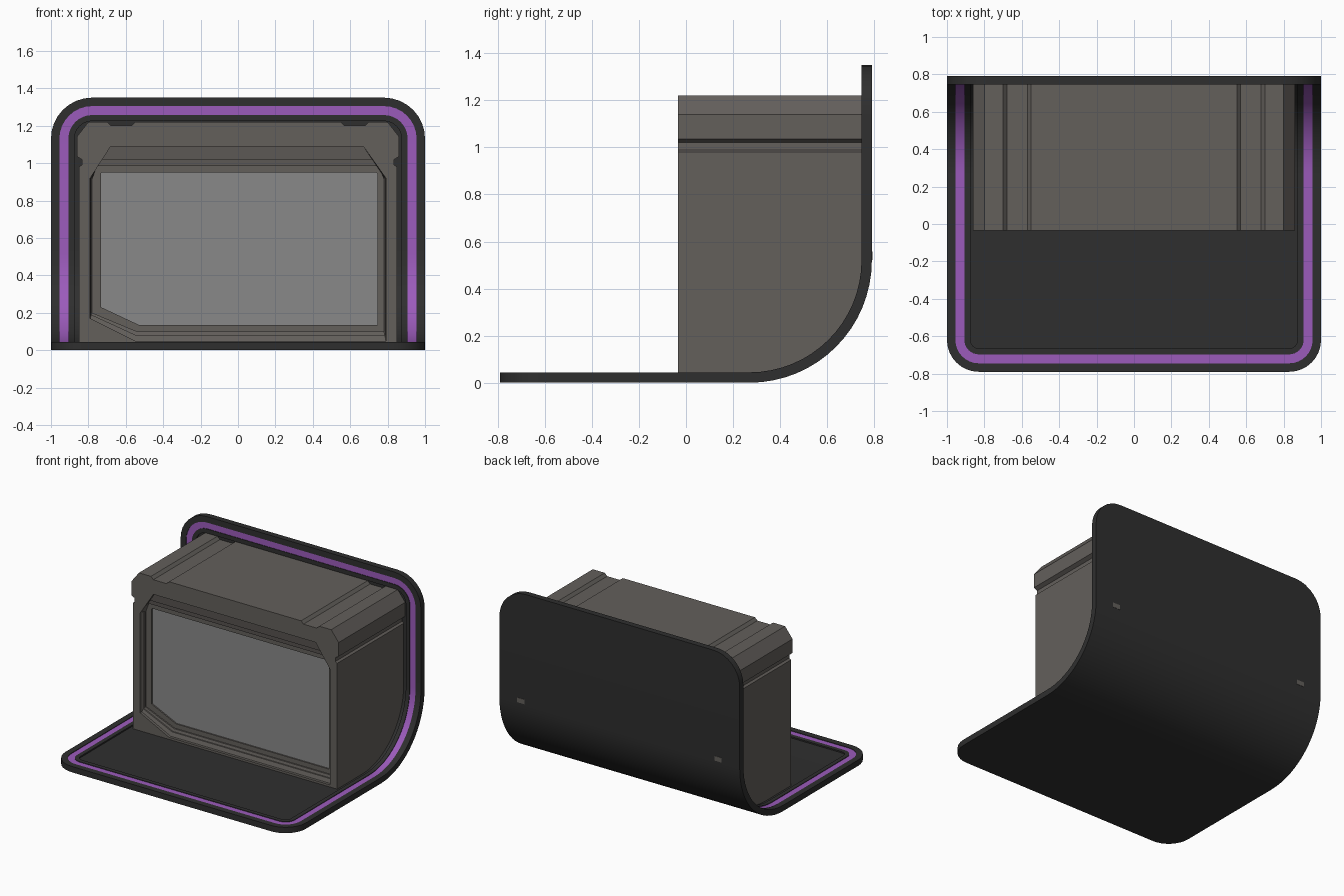
import bpy, bmesh
from math import sin, cos, pi, sqrt

if "Cube" in bpy.data.objects:
    bpy.data.objects.remove(bpy.data.objects["Cube"])

R, Y0, Y1, TOP = 0.52, 0.27, 0.79, 1.35      # bend radius, bend start, wall face, wall top
ARC = R * pi / 2
S_END = Y0 + ARC + TOP - R


def material(name, rgb):
    m = bpy.data.materials.new(name)
    m.diffuse_color = (*rgb, 1)
    m.use_nodes = True
    m.node_tree.nodes["Principled BSDF"].inputs["Base Color"].default_value = m.diffuse_color
    return m


DARK = material("dark_shell", (0.028, 0.028, 0.028))
PURPLE = material("purple_trim", (0.33, 0.105, 0.50))
TAUPE = material("warm_grey", (0.125, 0.115, 0.105))
GLASS = material("screen_grey", (0.25, 0.25, 0.25))


def finish(bm, name, mat):
    bmesh.ops.recalc_face_normals(bm, faces=bm.faces)
    me = bpy.data.meshes.new(name)
    bm.to_mesh(me)
    bm.free()
    me.materials.append(mat)
    ob = bpy.data.objects.new(name, me)
    bpy.context.collection.objects.link(ob)
    bpy.ops.object.select_all(action='DESELECT')
    ob.select_set(True)
    bpy.context.view_layer.objects.active = ob
    bpy.ops.object.shade_smooth_by_angle(angle=0.45)
    return ob


def bend(x, s, t):
    """Place a point of the flat sheet on the bent path, t above its outer face."""
    if s <= Y0:
        return (x, s, t)
    if s < Y0 + ARC:
        a = (s - Y0) / R
        return (x, Y0 + (R - t) * sin(a), R - (R - t) * cos(a))
    return (x, Y1 - t, R + s - Y0 - ARC)


def half_outline(d, n=8, rows=16):
    """Right half of the rounded sheet outline, inset by d."""
    r0, r1 = max(0.17 - d, 0.03), max(0.22 - d, 0.04)
    w, lo, hi = 1 - d, -Y1 + d, S_END - d
    pts = [(w - r0 + r0 * sin(i * pi / 2 / n), lo + r0 - r0 * cos(i * pi / 2 / n)) for i in range(n + 1)]
    pts += [(w, Y0 + ARC * i / rows) for i in range(rows + 1)]
    pts += [(w - r1 + r1 * cos(i * pi / 2 / n), hi - r1 + r1 * sin(i * pi / 2 / n)) for i in range(n + 1)]
    return pts


def loop(bm, d, t):
    h = half_outline(d)
    full = h + [(-x, s) for x, s in reversed(h)]
    return [bm.verts.new(bend(x, s, t)) for x, s in full]


def bridge(bm, a, b):
    n = len(a)
    for i in range(n):
        j = (i + 1) % n
        bm.faces.new((a[i], a[j], b[j], b[i]))


def fill(bm, a):
    n = len(a)
    for i in range(n // 2 - 1):
        bm.faces.new((a[i], a[i + 1], a[n - 2 - i], a[n - 1 - i]))


def sheet(name, d, t0, t1, mat):
    bm = bmesh.new()
    a, b = loop(bm, d, t0), loop(bm, d, t1)
    bridge(bm, a, b)
    fill(bm, a)
    fill(bm, b)
    finish(bm, name, mat)


def ring(name, d0, d1, t0, t1, mat):
    bm = bmesh.new()
    ls = [loop(bm, d, t) for d, t in ((d0, t0), (d0, t1), (d1, t1), (d1, t0))]
    for i in range(4):
        bridge(bm, ls[i], ls[(i + 1) % 4])
    finish(bm, name, mat)


# Bent base and back plate with raised rims and inlaid trim
sheet("bent_plate", 0, 0, 0.034, DARK)
ring("outer_rim", 0, 0.045, 0.034, 0.044, DARK)
ring("purple_trim", 0.045, 0.093, 0.032, 0.040, PURPLE)
ring("inner_rim", 0.093, 0.125, 0.032, 0.044, DARK)


def back_y(z):
    return Y0 + sqrt(0.495 ** 2 - (R - z) ** 2) if z < R else Y1 - 0.025


# Housing: grooved cross-section run back into the bent plate
prof = [(0.85, z) for z in (0.03, 0.05, 0.09, 0.14, 0.2, 0.3, 0.4, 0.52, 0.98)]
prof += [(0.835, 0.99), (0.835, 1.02), (0.862, 1.035), (0.862, 1.14), (0.80, 1.22),
         (0.70, 1.22), (0.68, 1.20), (0.57, 1.20), (0.55, 1.22)]
prof += [(-x, z) for x, z in reversed(prof)]
FRONT = -0.035
bm = bmesh.new()
front = [bm.verts.new((x, FRONT, z)) for x, z in prof]
back = [bm.verts.new((x, back_y(z), z)) for x, z in prof]
bridge(bm, front, back)


def opening(xs, zs, y):
    """Seven-sided window outline: cut top corners and cut lower left corner."""
    l, r, tl, tr, bl = xs
    bot, bot_l, side, top = zs
    pts = [(l, side), (tl, top), (tr, top), (r, side), (r, bot), (bl, bot), (l, bot_l)]
    return [bm.verts.new((x, y, z)) for x, z in pts]


# Stepped window frame
A = ((-0.79, 0.79, -0.68, 0.67, -0.55), (0.05, 0.17, 0.92, 1.09))
B = ((-0.785, 0.785, -0.735, 0.73, -0.545), (0.08, 0.19, 0.92, 1.02))
C = ((-0.78, 0.78, -0.755, 0.755, -0.54), (0.10, 0.20, 0.915, 0.985))
D = ((-0.733, 0.745, -0.728, 0.74, -0.53), (0.135, 0.23, 0.945, 0.95))
steps = [opening(*o, FRONT + y) for o, y in
         ((A, 0), (A, 0.02), (B, 0.03), (B, 0.04), (C, 0.045), (C, 0.055), (D, 0.055), (D, 0.07))]
for a, b in zip(steps, steps[1:]):
    bridge(bm, a, b)
rim = [bm.edges.get((v[i], v[(i + 1) % len(v)])) for v in (front, steps[0]) for i in range(len(v))]
bmesh.ops.triangle_fill(bm, edges=rim, use_beauty=True)
finish(bm, "housing", TAUPE)

# Screen panel
bm = bmesh.new()
bm.faces.new(opening(*D, FRONT + 0.065))
screen = finish(bm, "screen", GLASS)
if screen.data.polygons[0].normal.y > 0:
    screen.data.flip_normals()

# Small tabs showing through the rear wall
for side in (-1, 1):
    bm = bmesh.new()
    bmesh.ops.create_cube(bm, size=1)
    for v in bm.verts:
        v.co = (v.co.x * 0.06 + side * 0.82, v.co.y * 0.02 + 0.782, v.co.z * 0.035 + 0.54)
    finish(bm, "rear_tab", TAUPE)
